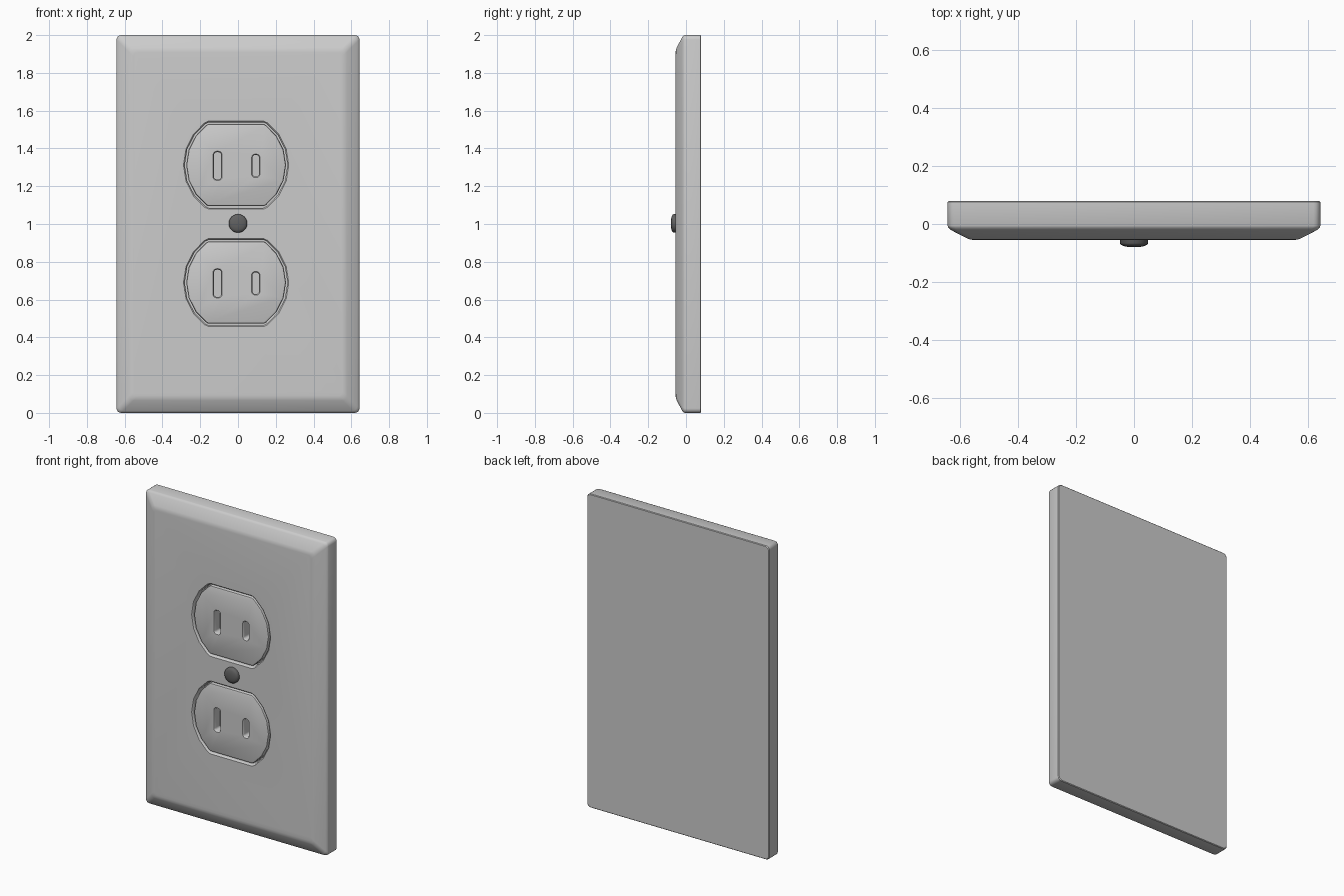
import bpy, bmesh
from math import sin, cos, pi, radians

if "Cube" in bpy.data.objects:
    bpy.data.objects.remove(bpy.data.objects["Cube"])

FRONT = -0.055          # y of the plate's front face


def rounded_rect(cx, cz, hw, hh, r, n=4):
    pts = []
    for q, (sx, sz) in enumerate([(1, 1), (-1, 1), (-1, -1), (1, -1)]):
        for i in range(n + 1):
            a = (q + i / n) * pi / 2
            pts.append((cx + sx * (hw - r) + r * cos(a), cz + sz * (hh - r) + r * sin(a)))
    return pts


def clipped_circle(cx, cz, grow=0.0):
    """Circle cut flat at top and bottom, the outline of one outlet."""
    r, h = 0.268 + grow, 0.222 + grow
    right = [(r * cos(radians(a)), r * sin(radians(a))) for a in (-53, -36, -18, 0, 18, 36, 53)]
    right = [(0.146, -h)] + right + [(0.146, h)]
    left = [(-x, -z) for x, z in right]
    return [(cx + x, cz + z) for x, z in right + left]


def circle(cx, cz, r, n=24):
    return [(cx + r * cos(2 * pi * i / n), cz + r * sin(2 * pi * i / n)) for i in range(n)]


def loft(name, sections):
    """Closed solid through (outline, y) sections."""
    bm = bmesh.new()
    loops = [[bm.verts.new((x, y, z)) for x, z in pts] for pts, y in sections]
    n = len(loops[0])
    for a, b in zip(loops, loops[1:]):
        for i in range(n):
            j = (i + 1) % n
            bm.faces.new((a[i], a[j], b[j], b[i]))
    bm.faces.new(loops[0])
    bm.faces.new(loops[-1])
    bmesh.ops.recalc_face_normals(bm, faces=bm.faces)
    me = bpy.data.meshes.new(name)
    bm.to_mesh(me)
    bm.free()
    ob = bpy.data.objects.new(name, me)
    bpy.context.collection.objects.link(ob)
    return ob


def activate(ob):
    bpy.ops.object.select_all(action='DESELECT')
    ob.select_set(True)
    bpy.context.view_layer.objects.active = ob


def cut(ob, cutter):
    cutter.hide_render = True
    m = ob.modifiers.new("cut", 'BOOLEAN')
    m.operation, m.solver, m.object = 'DIFFERENCE', 'EXACT', cutter
    activate(ob)
    bpy.ops.object.modifier_apply(modifier=m.name)
    bpy.data.objects.remove(cutter)


def smooth(ob, angle=35):
    activate(ob)
    bpy.ops.object.shade_smooth_by_angle(angle=radians(angle))


# wall plate with sloped front border
profile = [(0.004, 0.08), (0.0, 0.076), (0.0, -0.006), (0.003, -0.013), (0.012, -0.021),
           (0.066, -0.049), (0.076, -0.053), (0.09, FRONT)]
plate = loft("wall_plate", [(rounded_rect(0, 1, 0.643 - d, 1 - d, 0.024), y) for d, y in profile])

CX = -0.01
for label, cz in (("upper", 1.312), ("lower", 0.69)):
    # opening in the plate, with a softened rim
    cut(plate, loft("opening_cutter", [
        (clipped_circle(CX, cz, g), y)
        for g, y in ((0.012, -0.07), (0.012, FRONT - 0.001), (0.006, FRONT + 0.004),
                     (0.004, FRONT + 0.010), (0.004, 0.0))]))

    # outlet face sitting flush in the opening
    face = loft(label + "_outlet_face", [
        (clipped_circle(CX, cz, g), y)
        for g, y in ((-0.004, 0.02), (-0.004, FRONT + 0.010), (-0.007, FRONT + 0.003),
                     (-0.014, FRONT))])

    # long left slot and shorter right slot
    for x, dz, hw, hh in ((-0.108, -0.004, 0.019, 0.072), (0.094, -0.004, 0.017, 0.057)):
        cut(face, loft("slot_cutter", [
            (rounded_rect(x, cz + dz, hw + g, hh + g, 0.014 + g), y)
            for g, y in ((0.006, -0.07), (0.006, FRONT - 0.001), (0.002, FRONT + 0.004),
                         (0.0, FRONT + 0.010), (0.0, 0.0))]))
    smooth(face)
smooth(plate)

# domed centre screw
screw = loft("centre_screw", [
    (circle(0, 1.003, r), y)
    for r, y in ((0.049, -0.03), (0.049, -0.066), (0.045, -0.072), (0.034, -0.0765),
                 (0.018, -0.0795), (0.004, -0.08))])
dark = bpy.data.materials.new("dark_metal")
dark.diffuse_color = (0.12, 0.12, 0.12, 1)
dark.use_nodes = True
dark.node_tree.nodes["Principled BSDF"].inputs["Base Color"].default_value = dark.diffuse_color
screw.data.materials.append(dark)
smooth(screw, 50)
